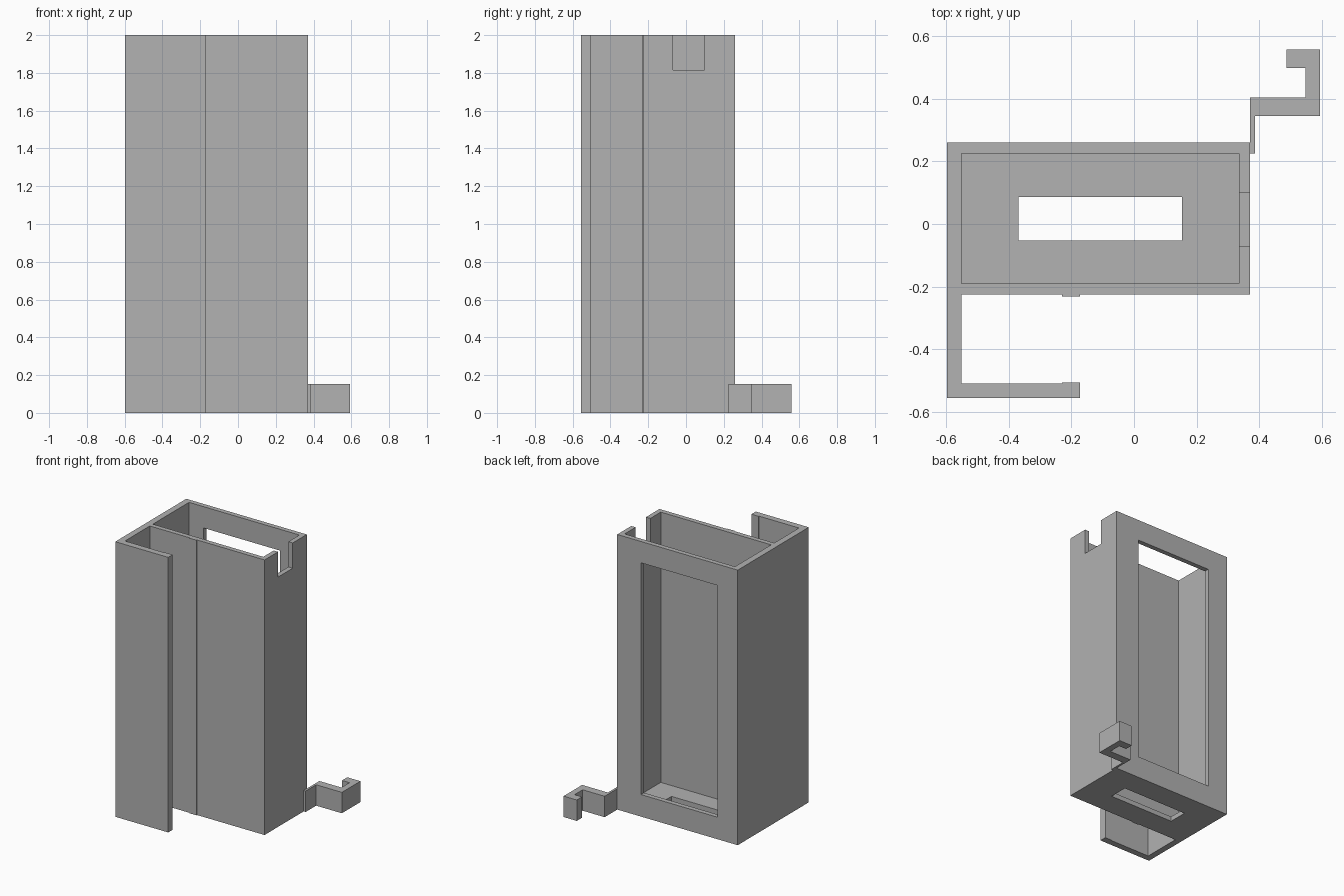
import bpy
import bmesh

cube = bpy.data.objects.get("Cube")
if cube:
    bpy.data.objects.remove(cube, do_unlink=True)

grey = bpy.data.materials.new("plain grey")
grey.use_nodes = True
grey.diffuse_color = (0.445, 0.445, 0.445, 1)
grey.node_tree.nodes["Principled BSDF"].inputs["Base Color"].default_value = grey.diffuse_color


def prism(name, outline, z0, z1):
    """Extrude a counter-clockwise plan outline from z0 to z1."""
    bm = bmesh.new()
    base = bm.faces.new([bm.verts.new((x, y, z0)) for x, y in outline])
    top = bmesh.ops.extrude_face_region(bm, geom=[base])["geom"]
    bmesh.ops.translate(bm, vec=(0, 0, z1 - z0),
                        verts=[v for v in top if isinstance(v, bmesh.types.BMVert)])
    bmesh.ops.recalc_face_normals(bm, faces=bm.faces)
    mesh = bpy.data.meshes.new(name)
    bm.to_mesh(mesh)
    bm.free()
    mesh.materials.append(grey)
    obj = bpy.data.objects.new(name, mesh)
    bpy.context.collection.objects.link(obj)
    return obj


def cut(target, name, x0, x1, y0, y1, z0, z1):
    """Subtract a box from the target."""
    cutter = prism(name, [(x0, y0), (x1, y0), (x1, y1), (x0, y1)], z0, z1)
    cutter.hide_render = True
    mod = target.modifiers.new(name, "BOOLEAN")
    mod.operation = "DIFFERENCE"
    mod.solver = "EXACT"
    mod.object = cutter
    bpy.context.view_layer.objects.active = target
    bpy.ops.object.modifier_apply(modifier=name)
    bpy.data.objects.remove(cutter, do_unlink=True)


# Box with the side channel and its two small grip ridges
left, right, back, front = -0.598, 0.371, 0.26, -0.225
lip, ridge, inner = -0.172, -0.23, -0.552
housing = prism("housing", [
    (left, -0.556), (lip, -0.556), (lip, -0.506), (ridge, -0.506),
    (ridge, -0.51), (inner, -0.51), (inner, front), (ridge, front),
    (ridge, -0.231), (lip, -0.231), (lip, front), (right, front),
    (right, back), (left, back)], 0, 2)

# Cavity, floor slot, rear window and cable notch
cut(housing, "cavity", inner, 0.336, -0.19, 0.225, 0.035, 2.2)
cut(housing, "floor_slot", -0.37, 0.153, -0.052, 0.087, -0.1, 0.1)
cut(housing, "rear_window", -0.435, 0.18, 0.15, 0.4, 0.16, 1.845)
cut(housing, "cable_notch", 0.25, 0.5, -0.07, 0.099, 1.816, 2.2)

# Hook at the rear corner of the base
prism("hook", [
    (right, 0.225), (0.387, 0.225), (0.387, 0.345), (0.594, 0.345),
    (0.594, 0.558), (0.488, 0.558), (0.488, 0.498), (0.548, 0.498),
    (0.548, 0.405), (right, 0.405)], 0, 0.152)
